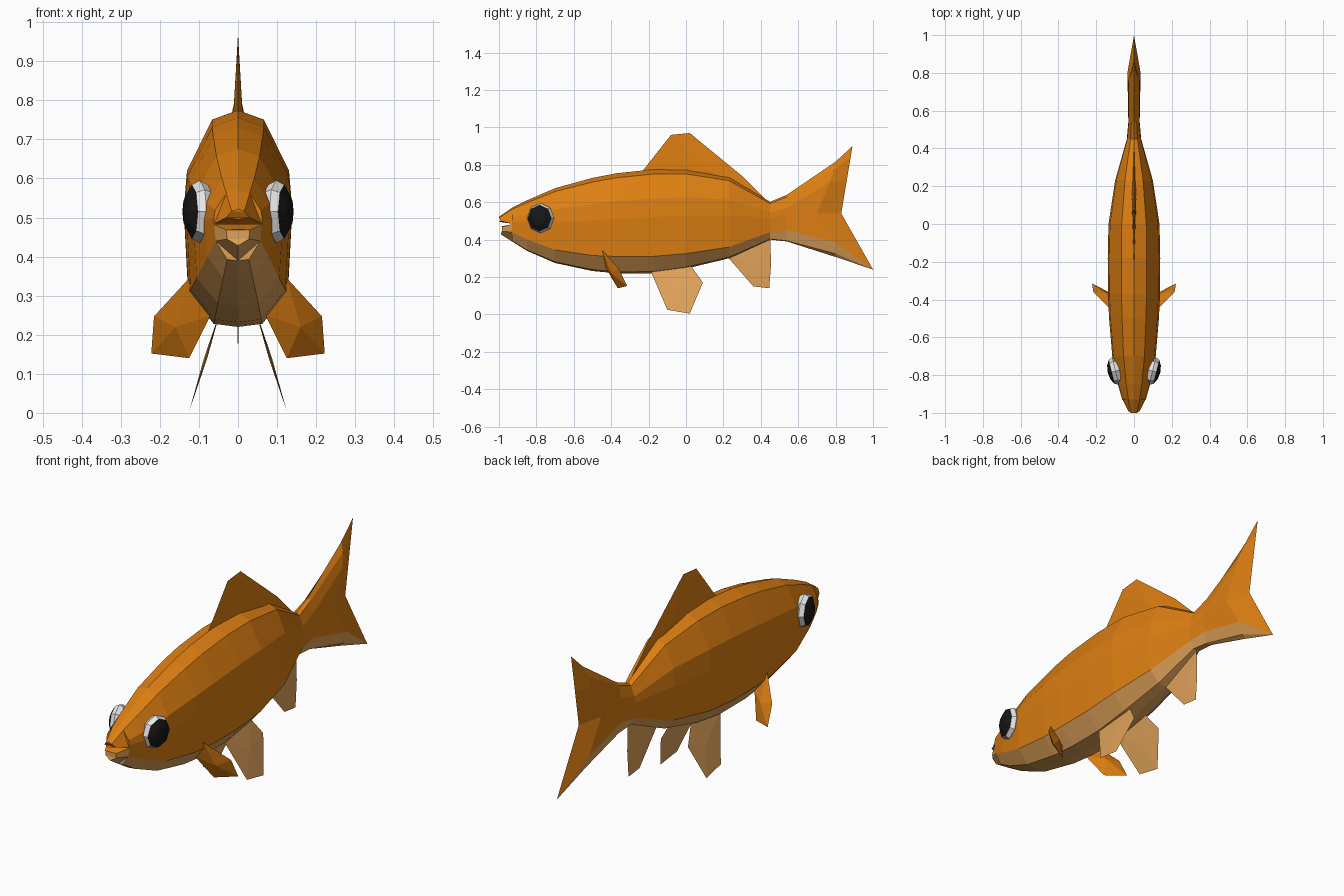
import bpy, bmesh, math
from mathutils import Vector, Matrix

if "Cube" in bpy.data.objects:
    bpy.data.objects.remove(bpy.data.objects["Cube"])


def mat(name, rgb):
    m = bpy.data.materials.new(name)
    m.diffuse_color = (*rgb, 1)
    m.use_nodes = True
    m.node_tree.nodes["Principled BSDF"].inputs["Base Color"].default_value = m.diffuse_color
    return m


ORANGE = mat("orange", (0.72, 0.21, 0.006))
TAN = mat("pale_belly", (0.74, 0.36, 0.10))
WHITE = mat("eye_white", (0.80, 0.80, 0.80))
BLACK = mat("pupil_black", (0.008, 0.008, 0.008))


def finish(name, bm, mats):
    bmesh.ops.remove_doubles(bm, verts=bm.verts, dist=0.0005)
    bmesh.ops.recalc_face_normals(bm, faces=bm.faces)
    me = bpy.data.meshes.new(name)
    bm.to_mesh(me)
    bm.free()
    for m in mats:
        me.materials.append(m)
    ob = bpy.data.objects.new(name, me)
    bpy.context.collection.objects.link(ob)
    return ob


def loft(name, halves, seam, cap_end=True):
    """Skin mirrored half sections; strips from index seam down are belly."""
    bm = bmesh.new()
    n = len(halves[0])
    rows = []
    for half in halves:
        rows.append([[bm.verts.new((s * x, y, z)) for x, y, z in half] for s in (1, -1)])
    for a, b in zip(rows, rows[1:]):
        for s in (0, 1):
            for i in range(n - 1):
                f = bm.faces.new((a[s][i], a[s][i + 1], b[s][i + 1], b[s][i]))
                f.material_index = 1 if i >= seam else 0
    for k, row in enumerate(rows):
        if k == 0 or (k == len(rows) - 1 and cap_end):
            for i in range(n - 1):
                f = bm.faces.new((row[0][i], row[0][i + 1], row[1][i + 1], row[1][i]))
                f.material_index = 1 if i >= seam else 0
    bmesh.ops.remove_doubles(bm, verts=bm.verts, dist=0.0005)
    bmesh.ops.dissolve_degenerate(bm, edges=bm.edges, dist=0.0005)
    return finish(name, bm, [ORANGE, TAN])


def section(y, top, bottom, w, seam):
    h = top - bottom
    return [(0, y, top), (0.48 * w, y, top - 0.045 * h), (0.94 * w, y, top - 0.28 * h),
            (w, y, (top + seam) / 2 - 0.04 * h), (0.92 * w, y, seam),
            (0.45 * w, y, bottom + 0.015 * h), (0, y, bottom)]


# Body and tail: y, top, bottom, half width, belly line
stations = [(-0.93, 0.57, 0.39, 0.062, 0.44), (-0.85, 0.61, 0.34, 0.085, 0.40),
            (-0.70, 0.675, 0.275, 0.115, 0.345), (-0.50, 0.73, 0.232, 0.132, 0.315),
            (-0.37, 0.755, 0.22, 0.138, 0.31), (-0.18, 0.775, 0.22, 0.139, 0.31),
            (0.0, 0.775, 0.245, 0.135, 0.325), (0.23, 0.735, 0.30, 0.10, 0.36),
            (0.45, 0.602, 0.40, 0.038, 0.44), (0.54, 0.64, 0.39, 0.03, 0.45)]
halves = [section(*s) for s in stations]
halves.append([(0, 0.80, 0.817), (0.015, 0.79, 0.77), (0.028, 0.77, 0.71), (0.03, 0.70, 0.54),
               (0.035, 0.80, 0.385), (0.016, 0.80, 0.325), (0, 0.80, 0.307)])
halves.append([(0, 0.89, 0.90), (0, 0.88, 0.84), (0, 0.86, 0.72), (0, 0.83, 0.54)]
              + [(0, 1.0, 0.24)] * 3)
loft("body_and_tail", halves, 4, cap_end=False)

# Jaws, leaving a wedge-shaped open mouth
loft("upper_jaw", [
    [(0, -1.0, 0.522), (0.016, -1.0, 0.516), (0.03, -0.99, 0.50), (0, -1.0, 0.495)],
    [(0, -0.93, 0.57), (0.03, -0.93, 0.562), (0.060, -0.93, 0.485), (0, -0.93, 0.485)]], 9)
loft("lower_jaw", [
    [(0, -0.99, 0.47), (0.03, -0.985, 0.468), (0.028, -0.985, 0.445), (0, -0.99, 0.428)],
    [(0, -0.93, 0.482), (0.061, -0.93, 0.482), (0.057, -0.93, 0.44), (0, -0.93, 0.39)]], 1)


def fin(name, pts, thick, material):
    """Flat outline with a raised centre on each side."""
    pts = [Vector(p) for p in pts]
    c = sum(pts, Vector()) / len(pts)
    nrm = sum((a.cross(b) for a, b in zip(pts, pts[1:] + pts[:1])), Vector()).normalized()
    bm = bmesh.new()
    ring = [bm.verts.new(p) for p in pts]
    for s in (1, -1):
        hub = bm.verts.new(c + nrm * thick * s)
        for i in range(len(ring)):
            bm.faces.new((ring[i], ring[(i + 1) % len(ring)], hub))
    return finish(name, bm, [material])


# Single fins on the centre line
dorsal = [(-0.23, 0.77), (-0.08, 0.96), (0.02, 0.97), (0.30, 0.74), (0.43, 0.61),
          (0.38, 0.60), (0.10, 0.70)]
fin("dorsal_fin", [(0, y, z) for y, z in dorsal], 0.012, ORANGE)
anal = [(0.22, 0.31), (0.36, 0.15), (0.445, 0.14), (0.455, 0.27), (0.45, 0.41)]
fin("anal_fin", [(0, y, z) for y, z in anal], 0.002, TAN)

# Paired fins
pelvic = [(-0.19, 0.235), (-0.10, 0.025), (0.02, 0.004), (0.09, 0.17), (0.02, 0.27)]
pectoral = [(0.125, -0.45, 0.345), (0.215, -0.36, 0.247), (0.222, -0.315, 0.152),
            (0.125, -0.365, 0.14), (0.07, -0.43, 0.25)]
for s, side in ((1, "right"), (-1, "left")):
    fin("pelvic_fin_" + side,
        [(s * (0.055 + (0.23 - z) * 0.31), y, z) for y, z in pelvic], 0.004, TAN)
    fin("pectoral_fin_" + side, [(s * x, y, z) for x, y, z in pectoral], 0.02, ORANGE)

    # Faceted eye with a dark outer cap
    bm = bmesh.new()
    bmesh.ops.create_uvsphere(bm, u_segments=8, v_segments=6, radius=1)
    for f in bm.faces:
        f.material_index = 1 if f.calc_center_median().z > 0.5 else 0
    turn = Matrix.Rotation(-s * math.radians(14), 4, 'Z') @ Matrix.Rotation(s * math.pi / 2, 4, 'Y')
    place = Matrix.Translation((s * 0.098, -0.778, 0.515))
    bm.transform(place @ turn @ Matrix.Diagonal((0.08, 0.075, 0.042, 1)))
    finish("eye_" + side, bm, [WHITE, BLACK])
